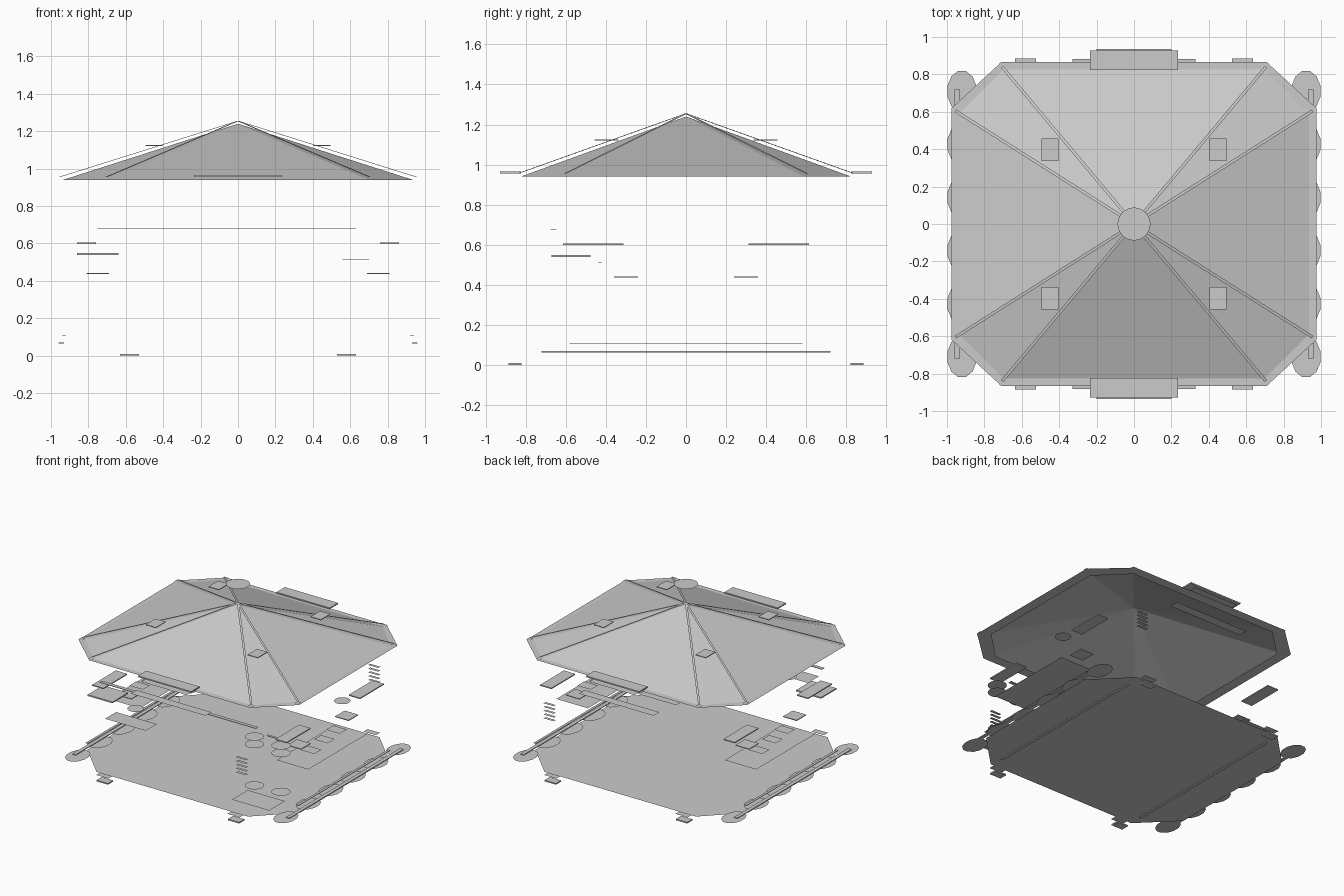
import bpy, math
from mathutils import Vector

if "Cube" in bpy.data.objects:
    bpy.data.objects.remove(bpy.data.objects["Cube"])


def mesh(name, verts, faces):
    me = bpy.data.meshes.new(name)
    me.from_pydata([tuple(v) for v in verts], [], faces)
    ob = bpy.data.objects.new(name, me)
    bpy.context.collection.objects.link(ob)
    return ob


def plate(name, x, y, z, sx, sy, t=0.0):
    """Horizontal sheet centred at x, y; a thin slab when t > 0."""
    c = [(x - sx/2, y - sy/2), (x + sx/2, y - sy/2), (x + sx/2, y + sy/2), (x - sx/2, y + sy/2)]
    if t == 0:
        return mesh(name, [(a, b, z) for a, b in c], [(0, 1, 2, 3)])
    v = [(a, b, z - t/2) for a, b in c] + [(a, b, z + t/2) for a, b in c]
    f = [(3, 2, 1, 0), (4, 5, 6, 7)] + [(i, (i+1) % 4, (i+1) % 4 + 4, i + 4) for i in range(4)]
    return mesh(name, v, f)


def disc(name, x, y, z, rx, ry, n=24, turn=0.0):
    a = [2*math.pi*i/n + turn for i in range(n)]
    return mesh(name, [(x + rx*math.cos(t), y + ry*math.sin(t), z) for t in a], [tuple(range(n))])


def octagon(x1, y1, x2, y2, z):
    """Chamfered rectangle: (x1, y1) ends the front edge, (x2, y2) the side edge."""
    q = [(x2, -y2), (x2, y2), (x1, y1), (-x1, y1), (-x2, y2), (-x2, -y2), (-x1, -y1), (x1, -y1)]
    return [Vector((a, b, z)) for a, b in q]


RING = [(i, (i+1) % 8) for i in range(8)]

# roof shell and flat eave ring
eave = octagon(.70, .825, .935, .59, .94)
mesh("roof", eave + [Vector((0, 0, 1.24))], [(i, j, 8) for i, j in RING])
outer = octagon(.71, .865, .975, .62, .938)
inner = octagon(.66, .785, .89, .56, .938)
mesh("roof_eave", outer + inner, [(i, j, j + 8, i + 8) for i, j in RING])

# raised roof ribs
for p in octagon(.705, .84, .955, .605, .955):
    top = Vector((0, 0, 1.255))
    side = Vector((-p.y, p.x, 0)).normalized() * .008
    mesh("roof_rib", [top - side, p - side, p + side, top + side], [(0, 1, 2, 3)])
    plate("rib_foot", p.x, p.y, .945, .035, .035)

# roof cap and roof hatches
disc("roof_cap", 0, 0, 1.408, .088, .088, 32)
for sx in (-1, 1):
    for sy in (-1, 1):
        plate("roof_hatch", .45*sx, .397*sy, 1.123, .09, .12, .006)

# floor deck
mesh("floor", octagon(.67, .83, .94, .56, .045), [tuple(range(8))])

# feet, side boxes and brackets in all four corners
for sx in (-1, 1):
    for sy in (-1, 1):
        plate("foot", .58*sx, .853*sy, .005, .10, .065, .01)
        plate("foot_top", .58*sx, .86*sy, .05, .11, .05)
        plate("side_box", .81*sx, .463*sy, .602, .10, .30, .008)
        plate("side_bracket", .75*sx, .30*sy, .44, .12, .12, .006)

# rails, stepping discs and counters along both sides
for sx in (-1, 1):
    plate("under_rail", .66*sx, 0, .038, .03, 1.44)
    plate("side_rail", .945*sx, 0, .067, .03, 1.44, .006)
    plate("upper_side_rail", .93*sx, 0, .107, .02, 1.16, .004)
    for i in range(6):
        disc("side_disc", .92*sx, -.71 + .284*i, .06, .08, .112, 12, math.pi/12)
    plate("side_counter", .80*sx, -.08*sx, .35, .28, .75)
    for k, y in enumerate((-.22, -.05, .1)):
        plate("counter_item", .80*sx, y*sx, .38 + .02*k, .12, .09)

# canopies, lintels and vents on front and back
for sy in (-1, 1):
    plate("canopy", 0, .875*sy, .96, .47, .105, .01)
    plate("canopy_lip", 0, .905*sy, .93, .40, .06)
    plate("lintel", 0, .845*sy, .78, .66, .075)
    for k in range(5):
        plate("vent_slat", .62, .835*sy, .38 + .03*k + (.1 if sy > 0 else 0), .09, .025)

# front beam, shelf, cabinet top and narrow sill
plate("front_beam", -.06, -.66, .678, 1.38, .03, .004)
plate("front_shelf", -.40, -.78, .50, .36, .14)
plate("cabinet_top", -.75, -.573, .544, .22, .195, .01)
plate("narrow_sill", .63, -.43, .513, .14, .02, .004)
disc("shelf_bowl", -.45, -.65, .54, .06, .06)
disc("side_bowl", .81, .16, .63, .06, .06)

# tanks on a pallet at the front corner
plate("pallet", .64, -.655, .10, .33, .20)
for x, y, z in ((.58, -.62, .58), (.80, -.60, .56)):
    for h in (.19, z - .06, z):
        disc("tank_end", x, y, h, .07, .07)
